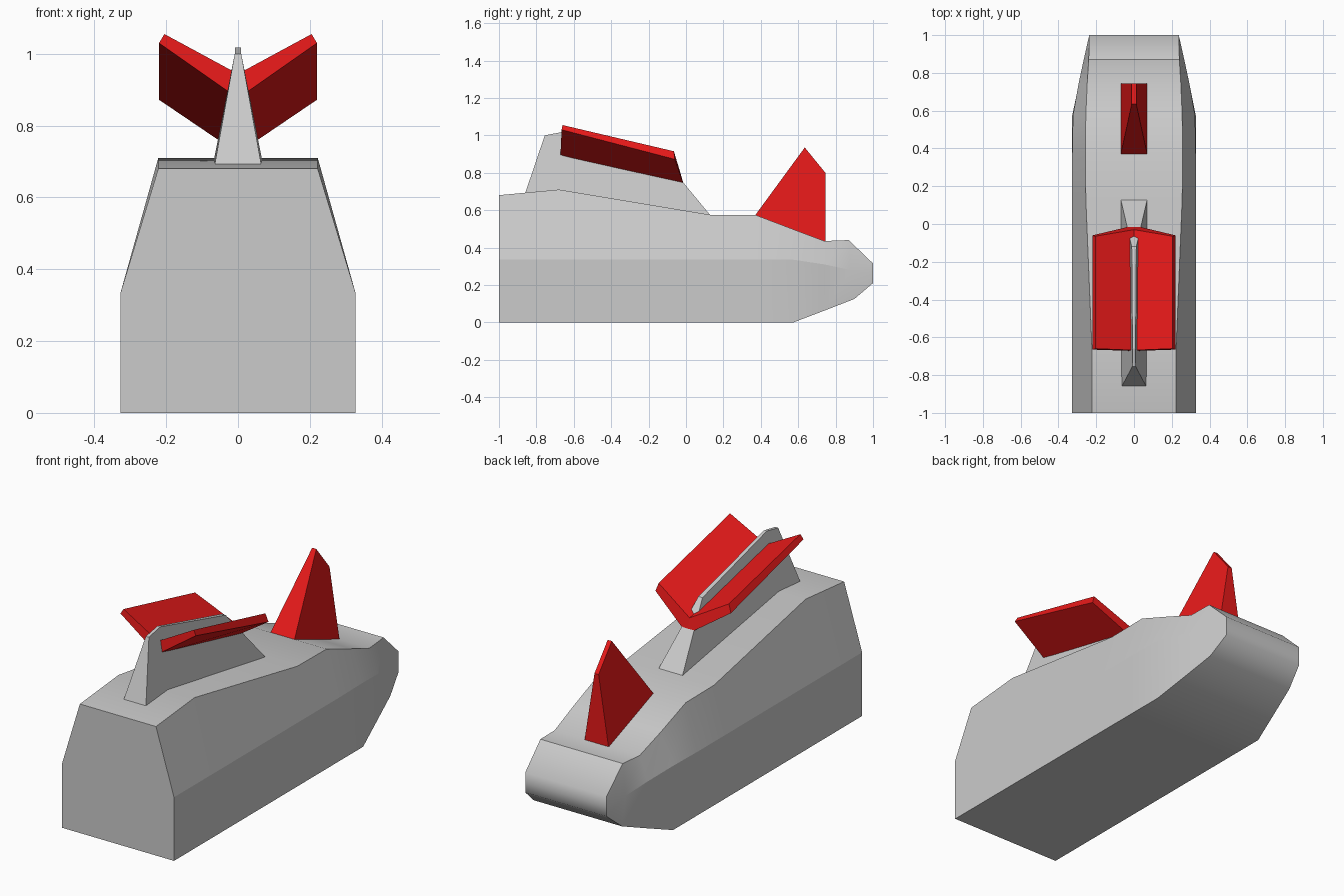
import bpy, bmesh, math

if "Cube" in bpy.data.objects:
    bpy.data.objects.remove(bpy.data.objects["Cube"])

red = bpy.data.materials.new("red")
red.diffuse_color = (0.8, 0.01, 0.01, 1)
red.use_nodes = True
red.node_tree.nodes["Principled BSDF"].inputs["Base Color"].default_value = red.diffuse_color


def loft(name, rings, mat=None, mirror=False, smooth=False):
    """Skin equal-length closed rings and cap both ends."""
    bm = bmesh.new()
    vs = [[bm.verts.new(p) for p in r] for r in rings]
    n = len(rings[0])
    for a, b in zip(vs, vs[1:]):
        for i in range(n):
            j = (i + 1) % n
            bm.faces.new((a[i], a[j], b[j], b[i]))
    bm.faces.new(vs[0])
    bm.faces.new(vs[-1])
    bmesh.ops.recalc_face_normals(bm, faces=bm.faces)
    if smooth:
        for f in bm.faces:
            f.smooth = True
        for e in bm.edges:
            y0, y1 = (v.co.y for v in e.verts)
            ang = math.degrees(e.calc_face_angle(0))
            across = abs(y0 - y1) < 0.04
            limit = (60 if min(y0, y1) > 0.88 else 40) if across else 12
            e.smooth = ang < limit
    me = bpy.data.meshes.new(name)
    bm.to_mesh(me)
    bm.free()
    ob = bpy.data.objects.new(name, me)
    bpy.context.collection.objects.link(ob)
    if mat:
        me.materials.append(mat)
    if mirror:
        ob.modifiers.new("mirror", 'MIRROR')
    return ob


def fin(name, outline, mat=None):
    """Upright fin from a side outline of (y, z, half width)."""
    return loft(name, [[(s * w, y, z) for y, z, w in outline] for s in (-1, 1)], mat)


# Hull: stations of bottom, shoulder and top points as (y, half width, z)
stations = [
    [(-1, .327, 0), (-1, .327, .335), (-1, .222, .68)],
    [(-.68, .327, 0), (-.68, .327, .335), (-.68, .222, .71)],
    [(.13, .327, 0), (.13, .327, .335), (.13, .255, .575)],
    [(.37, .327, 0), (.37, .327, .335), (.37, .258, .575)],
    [(.575, .327, 0), (.575, .323, .335), (.575, .255, .497)],
    [(.74, .292, .063), (.74, .294, .31), (.74, .248, .435)],
    [(.90, .258, .125), (.88, .264, .28), (.87, .24, .44)],
    [(1, .237, .21), (1, .237, .26), (1, .237, .315)],
]
loft("hull", [[(w, y, z) for y, w, z in s] + [(-w, y, z) for y, w, z in reversed(s)]
              for s in stations], smooth=True)

# Tall tapered tower on the deck
fin("tower", [(-.86, .69, .065), (-.755, 1.0, .009), (-.66, 1.018, .008),
              (-.12, .875, .012), (.13, .573, .07), (-.68, .705, .067)])

# Red fin at the nose
fin("nose_fin", [(.37, .573, .07), (.635, .935, .012),
                 (.745, .80, .012), (.745, .432, .07)], red)

# Pair of raised wings on the tower
loft("wings", [
    [(0, -.672, .876), (.22, -.665, 1.03), (.205, -.66, 1.055), (0, -.668, .944)],
    [(0, -.008, .723), (.22, -.06, .872), (.205, -.065, .915), (0, -.03, .80)],
], red, mirror=True)
